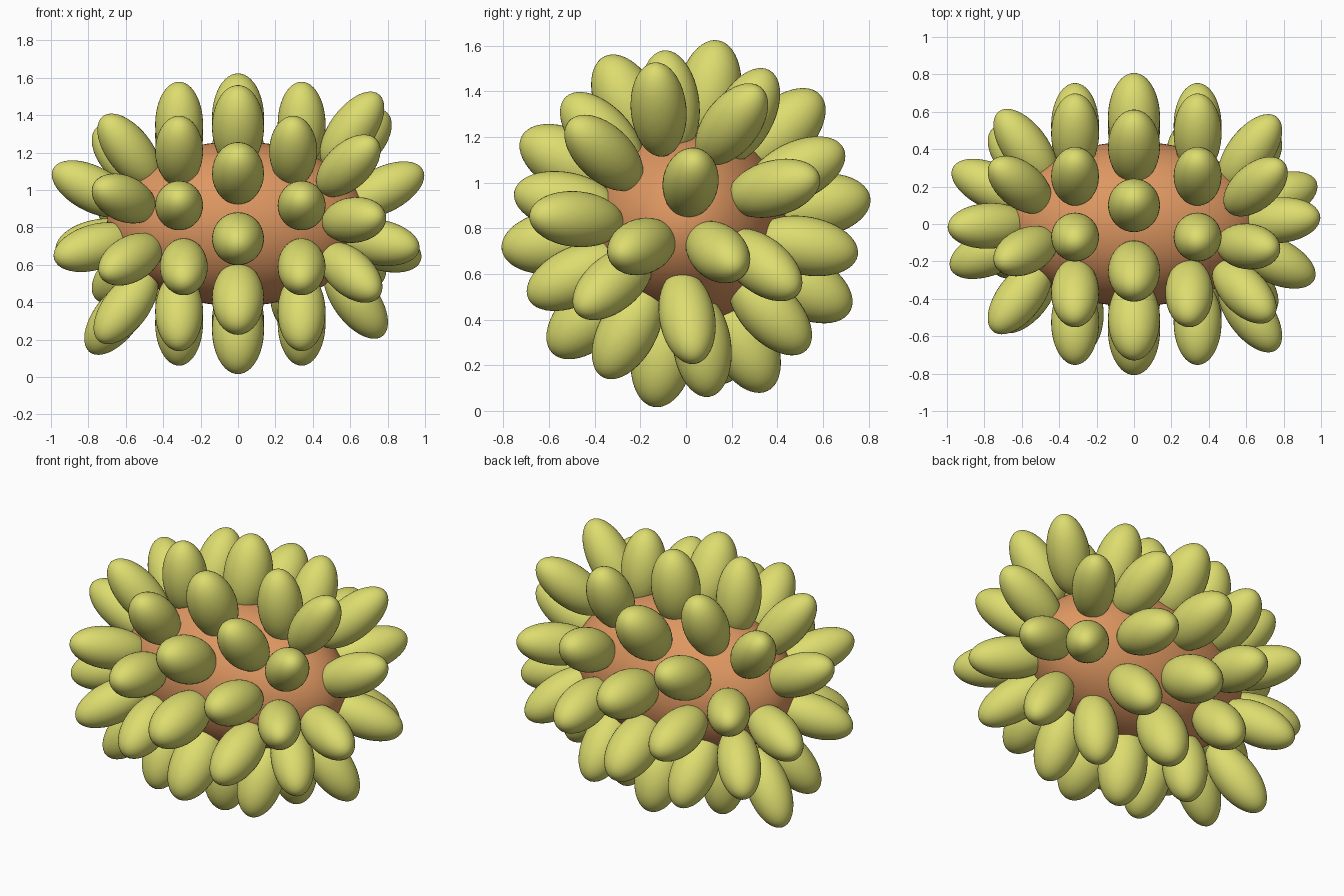
import bpy
from math import sin, cos, radians
from mathutils import Vector

if "Cube" in bpy.data.objects:
    bpy.data.objects.remove(bpy.data.objects["Cube"])

CZ = 0.82  # height of the body's centre


def material(name, rgb):
    m = bpy.data.materials.new(name)
    m.diffuse_color = (*rgb, 1)
    m.use_nodes = True
    m.node_tree.nodes["Principled BSDF"].inputs["Base Color"].default_value = m.diffuse_color
    return m


SKIN = material("orange_brown", (0.73, 0.31, 0.12))
LOBE = material("yellow_green", (0.72, 0.72, 0.16))


def ellipsoid(name, centre, radii, axis, mat, seg=40, rings=24):
    bpy.ops.mesh.primitive_uv_sphere_add(segments=seg, ring_count=rings, radius=1, location=centre)
    o = bpy.context.object
    o.name = name
    o.scale = radii
    o.rotation_euler = Vector(axis).to_track_quat('Z', 'Y').to_euler()
    o.data.materials.append(mat)
    bpy.ops.object.shade_smooth()
    return o


# Central body
ellipsoid("body", (0, 0, CZ), (0.44, 0.44, 0.70), (1, 0, 0), SKIN, 64, 40)

# Three straight rings of ten lobes, outer two staggered and a few lobes shifted
SHIFTED = {(-0.315, 9): -0.29, (0.34, 1): 0.295, (0.34, 6): 0.30}
for x, start, dist, width, length in ((0, -8, 0.575, 0.139, 0.24),
                                      (-0.315, 10.5, 0.535, 0.128, 0.23),
                                      (0.34, 10.5, 0.535, 0.128, 0.23)):
    for i in range(10):
        a = radians(start + 36 * i)
        d = Vector((0, -cos(a), sin(a)))
        c = d * dist + Vector((SHIFTED.get((x, i), x), 0, CZ))
        ellipsoid("ring_lobe", c, (width, width, length), d, LOBE)

# Splayed lobes near each end: x, y, height above centre, direction around the x axis
SPLAYED = [
    (0.61, -0.12, 0.50, 95), (0.65, 0.20, 0.435, 52), (0.62, 0.385, 0.155, 15),
    (0.62, 0.33, -0.18, -38), (0.63, 0.005, -0.41, -80), (0.60, -0.32, -0.26, -140),
    (0.62, -0.48, 0.02, 175), (0.59, -0.36, 0.31, 137),
    (-0.58, -0.145, 0.39, 110), (-0.61, 0.21, 0.35, 55), (-0.61, -0.39, 0.135, 161),
    (-0.575, -0.39, -0.19, 205), (-0.60, -0.16, -0.445, 250), (-0.65, 0.12, -0.50, 287),
    (-0.61, 0.35, -0.27, 322), (-0.58, 0.41, 0.06, 8),
]
# Three lobes capping each end
CAPS = [
    (0.775, 0.02, 0.18, 80), (0.75, -0.195, -0.10, 200), (0.76, 0.14, -0.125, -40),
    (-0.775, -0.01, 0.185, 95), (-0.755, 0.20, -0.10, -25), (-0.765, -0.15, -0.125, 215),
]
for name, rows, tilt in (("splayed_lobe", SPLAYED, 54), ("end_lobe", CAPS, 27)):
    t = radians(tilt)
    for x, y, h, az in rows:
        a = radians(az)
        d = (cos(t) * (1 if x > 0 else -1), sin(t) * cos(a), sin(t) * sin(a))
        ellipsoid(name, (x, y, CZ + h), (0.122, 0.122, 0.24), d, LOBE)
